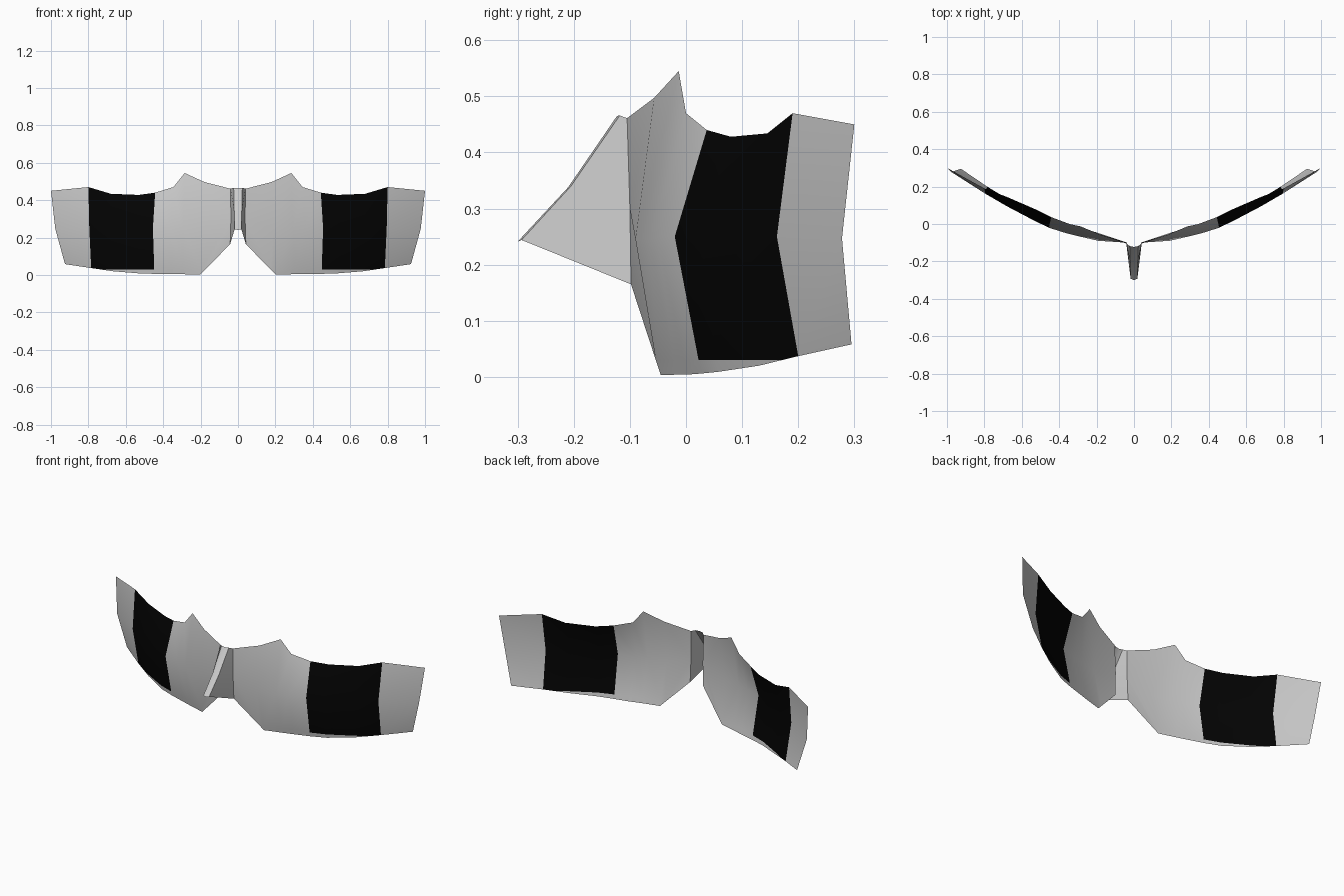
import bpy
import bmesh

if "Cube" in bpy.data.objects:
    bpy.data.objects.remove(bpy.data.objects["Cube"])


def material(name, rgb):
    m = bpy.data.materials.new(name)
    m.diffuse_color = (*rgb, 1)
    m.use_nodes = True
    m.node_tree.nodes["Principled BSDF"].inputs["Base Color"].default_value = m.diffuse_color
    return m


GREY = material("light grey", (0.6, 0.6, 0.6))
BLACK = material("black", (0.001, 0.001, 0.001))


def sheet(name, columns, mats, cut_z=None, rule=None):
    """Skin columns of points (listed bottom to top, going outwards in x), mirrored."""
    bm = bmesh.new()
    grid = [[bm.verts.new(p) for p in col] for col in columns]
    for a, b in zip(grid, grid[1:]):
        for j in range(len(a) - 1):
            bm.faces.new((a[j], b[j], b[j + 1], a[j + 1]))
    if cut_z is not None:
        bmesh.ops.bisect_plane(bm, geom=bm.verts[:] + bm.edges[:] + bm.faces[:],
                               plane_co=(0, 0, cut_z), plane_no=(0, 0, 1))
    for f in bm.faces:
        if rule and rule(f.calc_center_median()):
            f.material_index = 1
    me = bpy.data.meshes.new(name)
    bm.to_mesh(me)
    bm.free()
    for m in mats:
        me.materials.append(m)
    ob = bpy.data.objects.new(name, me)
    bpy.context.collection.objects.link(ob)
    bpy.context.view_layer.objects.active = ob
    ob.select_set(True)
    bpy.ops.object.shade_smooth_by_angle(angle=0.5)
    ob.select_set(False)
    mod = ob.modifiers.new("mirror", 'MIRROR')
    mod.use_clip = True
    return ob


# wing-shaped mask: lower edge, middle crease, upper edge
low = [(.042, -.098, .165), (.2, -.045, .003), (.3, -.017, .004), (.36, .002, .004),
       (.447, .027, .006), (.535, .057, .009), (.67, .13, .02), (.785, .2, .037),
       (.925, .295, .058)]
mid = [(.038, -.1, .3), (.19, -.09, .245), (.295, -.066, .247), (.36, -.05, .25),
       (.455, -.02, .25), (.545, .024, .25), (.68, .095, .25), (.795, .162, .25),
       (.977, .278, .247)]
top = [(.04, -.105, .461), (.18, -.057, .497), (.285, -.013, .545), (.345, 0, .47),
       (.443, .037, .44), (.53, .08, .428), (.68, .145, .434), (.8, .19, .47),
       (1, .3, .45)]
sheet("mask_wing", list(zip(low, mid, top)), [GREY, BLACK], cut_z=0.03,
      rule=lambda c: .45 < c.x < .79 and c.z > .03)

# pointed nose ridge: centre line, edge of the narrow front, joint with the wing
centre = [(0, -.3, .241), (0, -.21, .338), (0, -.123, .465)]
edge = [(.018, -.293, .244), (.02, -.205, .34), (.023, -.118, .466)]
sheet("nose", [centre, edge, [low[0], mid[0], top[0]]], [GREY])
